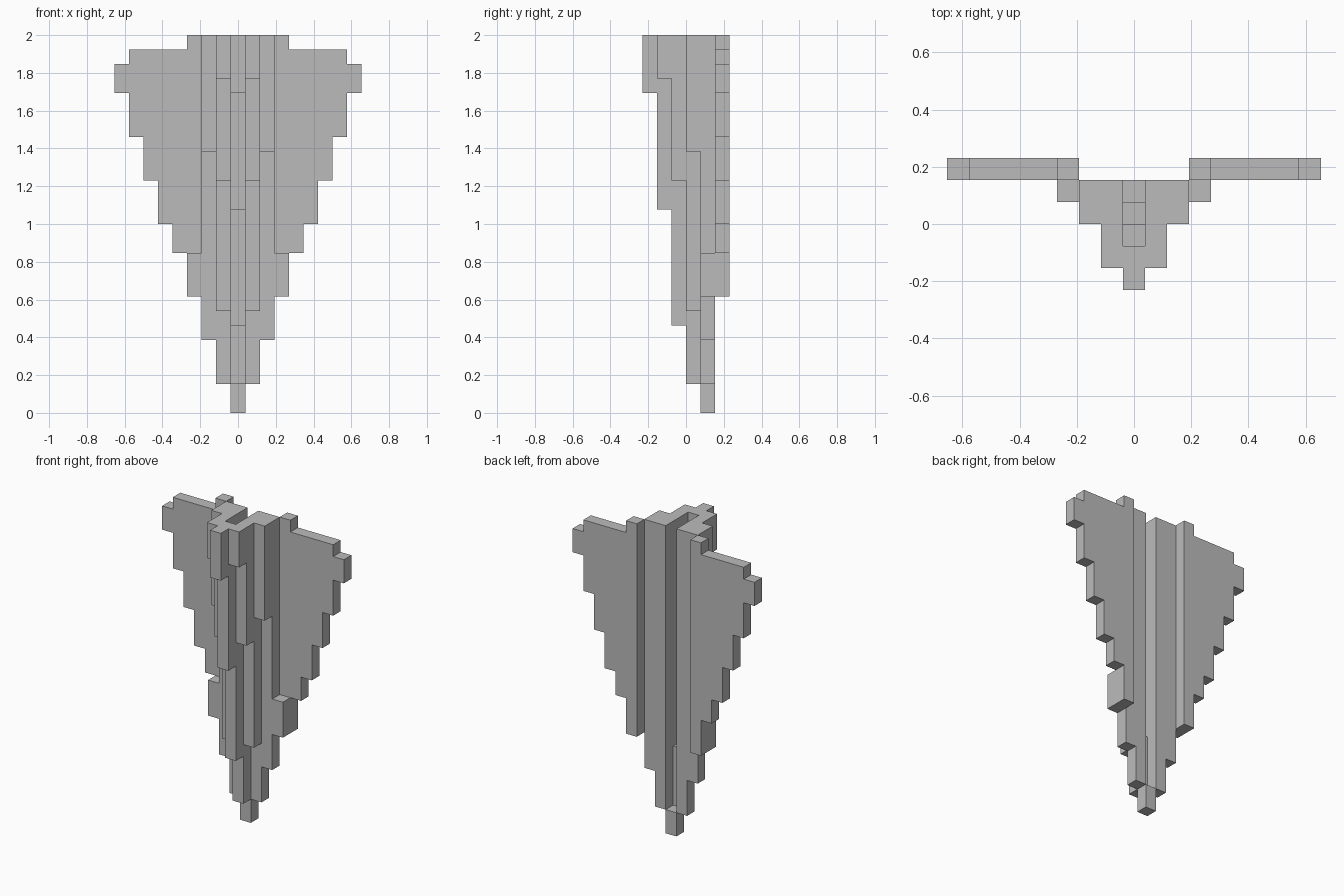
import bpy, bmesh, math
from mathutils import Vector

if "Cube" in bpy.data.objects:
    bpy.data.objects.remove(bpy.data.objects["Cube"], do_unlink=True)

U = 1 / 13      # block size
TOP = 26        # height in blocks

grey = bpy.data.materials.new("plain_grey")
grey.use_nodes = True
grey.diffuse_color = (0.5, 0.5, 0.5, 1)
grey.node_tree.nodes["Principled BSDF"].inputs["Base Color"].default_value = (0.5, 0.5, 0.5, 1)


def columns(*cols):
    """Cells of mirrored block columns: (x offset, depth row, bottom, top)."""
    return {(s * x, y, z) for x, y, lo, hi in cols for z in range(lo, hi) for s in (-1, 1)}


# Hollow stepped ridge along the centre line, row 0 is the front
parts = {
    "centre_ridge": columns((0, 0, 22, TOP), (0, 1, 14, TOP), (0, 2, 6, 16),
                            (0, 3, 2, 7), (0, 4, 0, 2)),
    # Stepped ribs on both sides of the ridge
    "inner_ribs": columns((1, 1, 23, TOP), (1, 2, 16, TOP), (1, 3, 7, TOP), (1, 4, 2, TOP)),
    "outer_ribs": columns((2, 3, 18, TOP), (2, 4, 5, TOP)),
    # Thin tapering side panels with a small block at the foot
    "side_panels": columns((3, 4, 8, 11), (3, 5, 8, TOP), (4, 5, 11, 25), (5, 5, 13, 25),
                           (6, 5, 16, 25), (7, 5, 19, 25), (8, 5, 22, 24)),
}
solid = set().union(*parts.values())


def build(name, cells):
    """Skin the exposed sides of the cells and merge flat areas."""
    bm = bmesh.new()
    for cell in sorted(cells):
        centre = Vector((cell[0], cell[1] - 2.5, cell[2] + 0.5))
        for axis in range(3):
            for sign in (-1, 1):
                n = Vector((0, 0, 0))
                n[axis] = sign
                if tuple(int(c + d) for c, d in zip(cell, n)) in solid:
                    continue
                a = Vector((0, 0, 0))
                a[(axis + 1) % 3] = 0.5
                b = n.cross(a)
                mid = centre + n / 2
                bm.faces.new([bm.verts.new((mid + c) * U)
                              for c in (-a - b, a - b, a + b, b - a)])
    bmesh.ops.remove_doubles(bm, verts=bm.verts, dist=U / 100)
    bmesh.ops.dissolve_limit(bm, angle_limit=math.radians(1), verts=bm.verts, edges=bm.edges)
    mesh = bpy.data.meshes.new(name)
    bm.to_mesh(mesh)
    bm.free()
    mesh.materials.append(grey)
    bpy.context.collection.objects.link(bpy.data.objects.new(name, mesh))


for name, cells in parts.items():
    build(name, cells)
